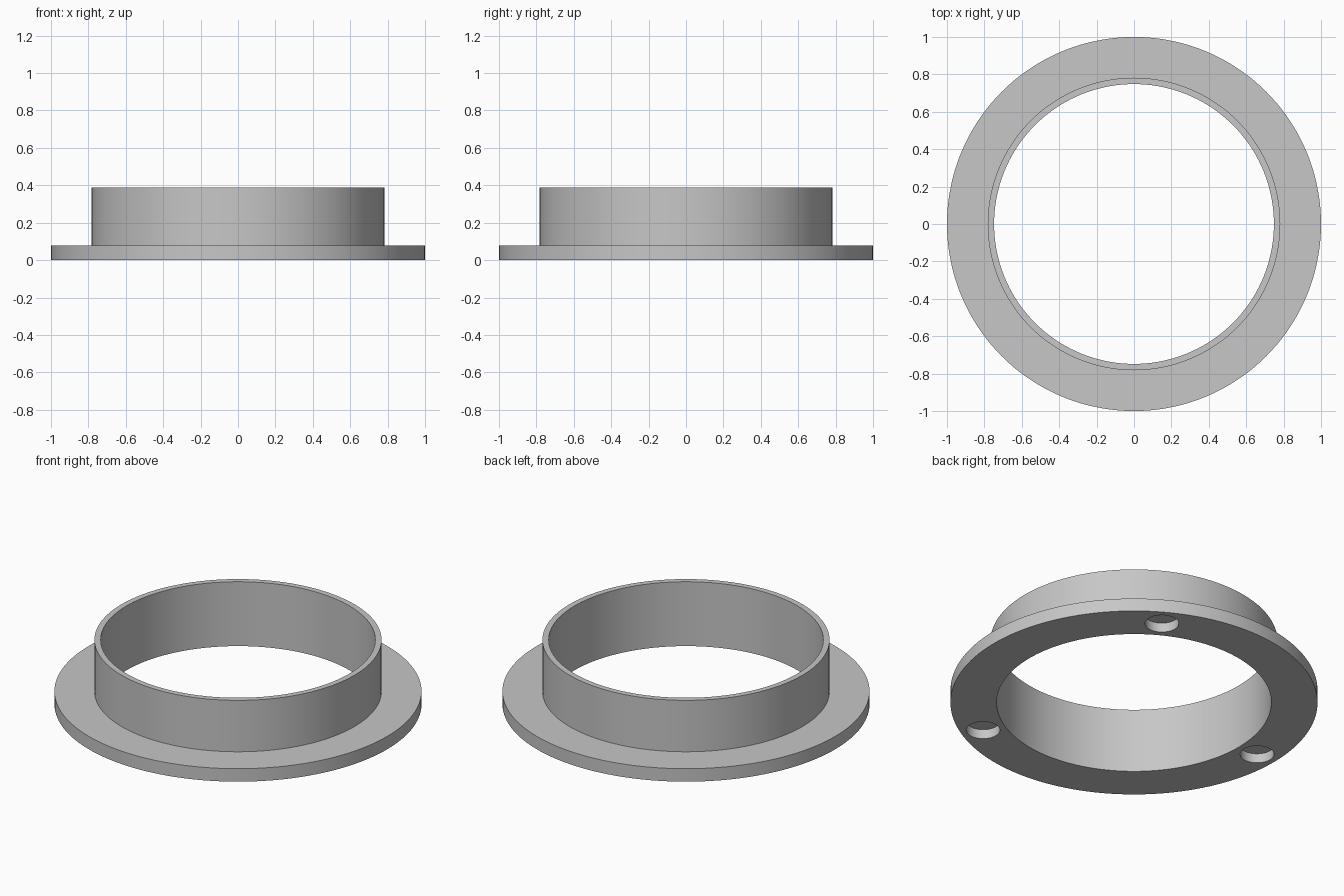
import bpy
import bmesh
from math import cos, sin, pi, radians

cube = bpy.data.objects.get("Cube")
if cube:
    bpy.data.objects.remove(cube, do_unlink=True)

SEGMENTS = 144
OUTER, COLLAR, BORE = 1.0, 0.782, 0.748
FLANGE_TOP, COLLAR_TOP = 0.078, 0.387
HOLE_RADIUS, HOLE_CIRCLE, HOLE_DEPTH = 0.092, 0.875, 0.056

grey = bpy.data.materials.new("plain grey")
grey.use_nodes = True
colour = (0.57, 0.57, 0.57, 1)
grey.diffuse_color = colour
grey.node_tree.nodes["Principled BSDF"].inputs["Base Color"].default_value = colour


def lathe(name, profile):
    """Revolve a closed (radius, height) profile around z."""
    bm = bmesh.new()
    rings = []
    for i in range(SEGMENTS):
        a = 2 * pi * i / SEGMENTS
        rings.append([bm.verts.new((r * cos(a), r * sin(a), z)) for r, z in profile])
    n = len(profile)
    for i in range(SEGMENTS):
        here, after = rings[i], rings[(i + 1) % SEGMENTS]
        for j in range(n):
            k = (j + 1) % n
            bm.faces.new((here[j], after[j], after[k], here[k]))
    bmesh.ops.recalc_face_normals(bm, faces=bm.faces)
    mesh = bpy.data.meshes.new(name)
    bm.to_mesh(mesh)
    bm.free()
    mesh.materials.append(grey)
    obj = bpy.data.objects.new(name, mesh)
    bpy.context.collection.objects.link(obj)
    return obj


# Flange and collar as one turned ring
ring = lathe("flanged_ring", [
    (BORE, 0), (OUTER, 0), (OUTER, FLANGE_TOP),
    (COLLAR, FLANGE_TOP), (COLLAR, COLLAR_TOP), (BORE, COLLAR_TOP)])

# Three blind holes in the underside, evenly spaced
cutters = []
for angle in (60, 180, 300):
    a = radians(angle)
    bpy.ops.mesh.primitive_cylinder_add(
        vertices=48, radius=HOLE_RADIUS, depth=2 * HOLE_DEPTH,
        location=(HOLE_CIRCLE * cos(a), HOLE_CIRCLE * sin(a), 0))
    cutter = bpy.context.object
    cutter.name = "hole_cutter"
    cutter.hide_render = True
    cutter.data.materials.append(grey)
    cutters.append(cutter)
    cut = ring.modifiers.new("blind hole", "BOOLEAN")
    cut.operation = "DIFFERENCE"
    cut.solver = "EXACT"
    cut.object = cutter

# Apply the cuts, remove the cutters and smooth the round walls
bpy.ops.object.select_all(action="DESELECT")
ring.select_set(True)
bpy.context.view_layer.objects.active = ring
for name in [m.name for m in ring.modifiers]:
    bpy.ops.object.modifier_apply(modifier=name)
for cutter in cutters:
    bpy.data.objects.remove(cutter, do_unlink=True)
bpy.ops.object.shade_smooth_by_angle(angle=radians(30))
